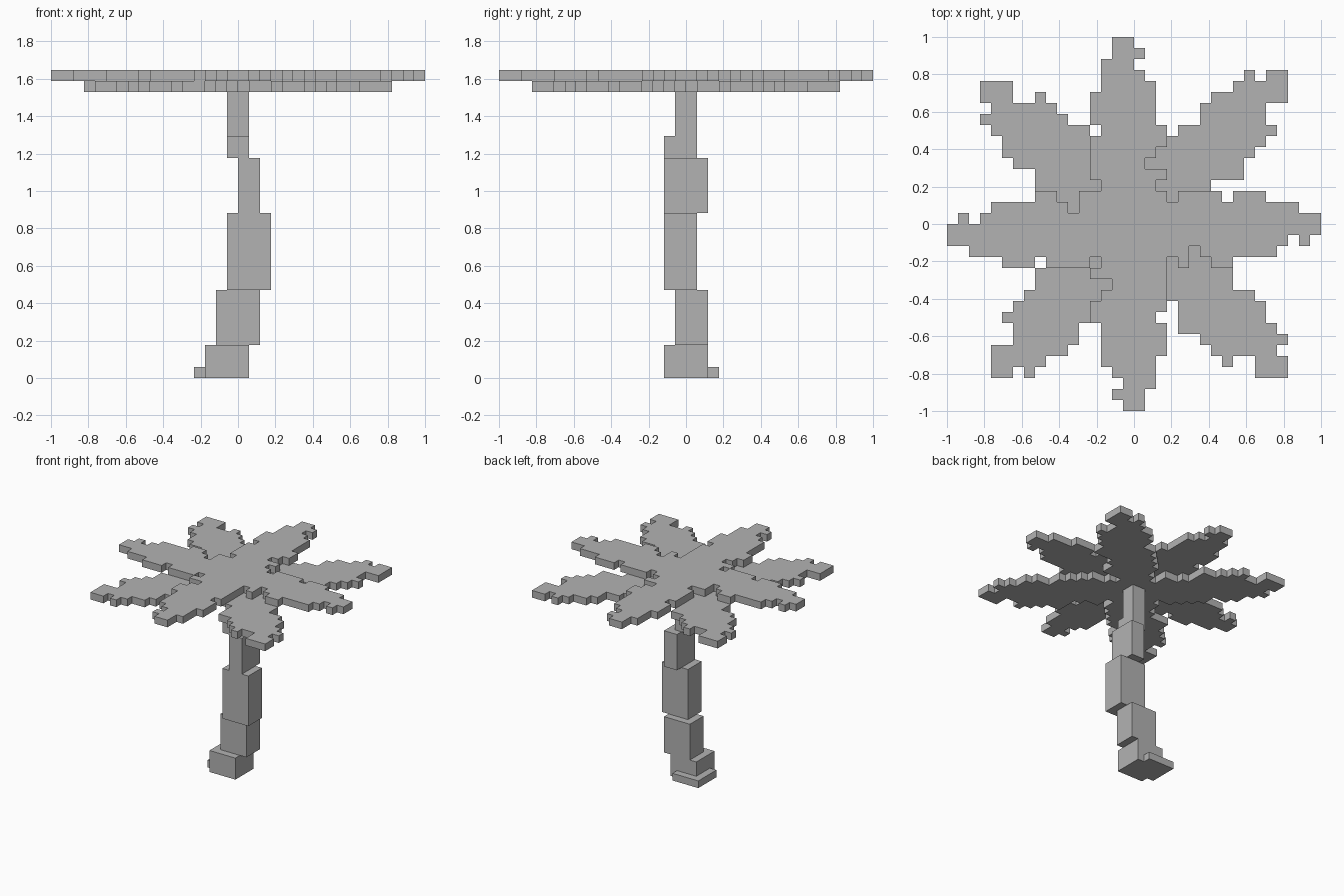
import bpy, bmesh

if "Cube" in bpy.data.objects:
    bpy.data.objects.remove(bpy.data.objects["Cube"])

V = 2 / 34  # edge length of one block

mat = bpy.data.materials.new("plain grey")
mat.diffuse_color = (0.45, 0.45, 0.45, 1)
mat.use_nodes = True
mat.node_tree.nodes["Principled BSDF"].inputs["Base Color"].default_value = mat.diffuse_color

DIRS = {
    (1, 0, 0): [(1, 0, 0), (1, 1, 0), (1, 1, 1), (1, 0, 1)],
    (-1, 0, 0): [(0, 0, 0), (0, 0, 1), (0, 1, 1), (0, 1, 0)],
    (0, 1, 0): [(0, 1, 0), (0, 1, 1), (1, 1, 1), (1, 1, 0)],
    (0, -1, 0): [(0, 0, 0), (1, 0, 0), (1, 0, 1), (0, 0, 1)],
    (0, 0, 1): [(0, 0, 1), (1, 0, 1), (1, 1, 1), (0, 1, 1)],
    (0, 0, -1): [(0, 0, 0), (0, 1, 0), (1, 1, 0), (1, 0, 0)],
}


def build(name, cells, solid):
    """Skin a set of blocks, skipping faces hidden by any solid block."""
    bm = bmesh.new()
    for c in cells:
        for d, quad in DIRS.items():
            if tuple(a + b for a, b in zip(c, d)) in solid:
                continue
            bm.faces.new([bm.verts.new([(a + q) * V for a, q in zip(c, p)]) for p in quad])
    bmesh.ops.remove_doubles(bm, verts=bm.verts, dist=V * 0.01)
    me = bpy.data.meshes.new(name)
    bm.to_mesh(me)
    bm.free()
    me.materials.append(mat)
    ob = bpy.data.objects.new(name, me)
    bpy.context.collection.objects.link(ob)


def block(x0, x1, y0, y1, z0, z1):
    return {(x, y, z) for x in range(x0, x1) for y in range(y0, y1) for z in range(z0, z1)}


def rows(spans, first):
    return {(c, first + i) for i, (a, b) in enumerate(spans) for c in range(a, b)}


def layer(cr, z):
    """Column / row cells (row 0 at the back) to block coordinates."""
    return {(c - 17, 16 - r, z) for c, r in cr}


# Straight frond (upper layer), pointing back, turned four ways
long_leaf = rows([(15, 17), (15, 18), (14, 17), (14, 18), (14, 19), (13, 19), (13, 19),
                  (13, 19), (14, 20), (13, 20), (13, 19), (13, 18), (13, 20), (14, 19)], 0)
upper = set(long_leaf)
for c, r in long_leaf:
    upper |= {(r, 33 - c), (33 - r, c + 1), (32 - c, 33 - r)}
upper |= rows([(13, 20)] * 6 + [(14, 20)], 14)

# Diagonal frond (lower layer), pointing back right, turned four ways
diag_leaf = rows([(29, 31), (26, 31), (24, 31), (23, 29), (23, 29), (21, 30), (20, 29),
                  (19, 28), (18, 27), (18, 27), (17, 24), (17, 23), (16, 23), (15, 20)], 3)
diag_leaf.add((27, 3))
lower = set(diag_leaf)
for c, r in diag_leaf:
    lower |= {(r, 34 - c), (33 - r, c), (34 - c, 33 - r)}
lower |= rows([(14, 20)] * 6, 14)

# Trunk of stacked, shifted blocks
parts = {
    "trunk_base": block(-3, 1, -2, 2, 0, 3) | block(-4, 0, -1, 3, 0, 1),
    "trunk_lower": block(-2, 2, -1, 2, 3, 8),
    "trunk_middle": block(-1, 3, -2, 1, 8, 15),
    "trunk_upper": block(0, 2, -2, 2, 15, 20),
    "trunk_top": block(-1, 1, -2, 1, 20, 22) | block(-1, 1, -1, 1, 22, 26),
    "diagonal_fronds": layer(lower, 26),
    "straight_fronds": layer(upper, 27),
}
solid = set().union(*parts.values())
for name, cells in parts.items():
    build(name, cells, solid)
